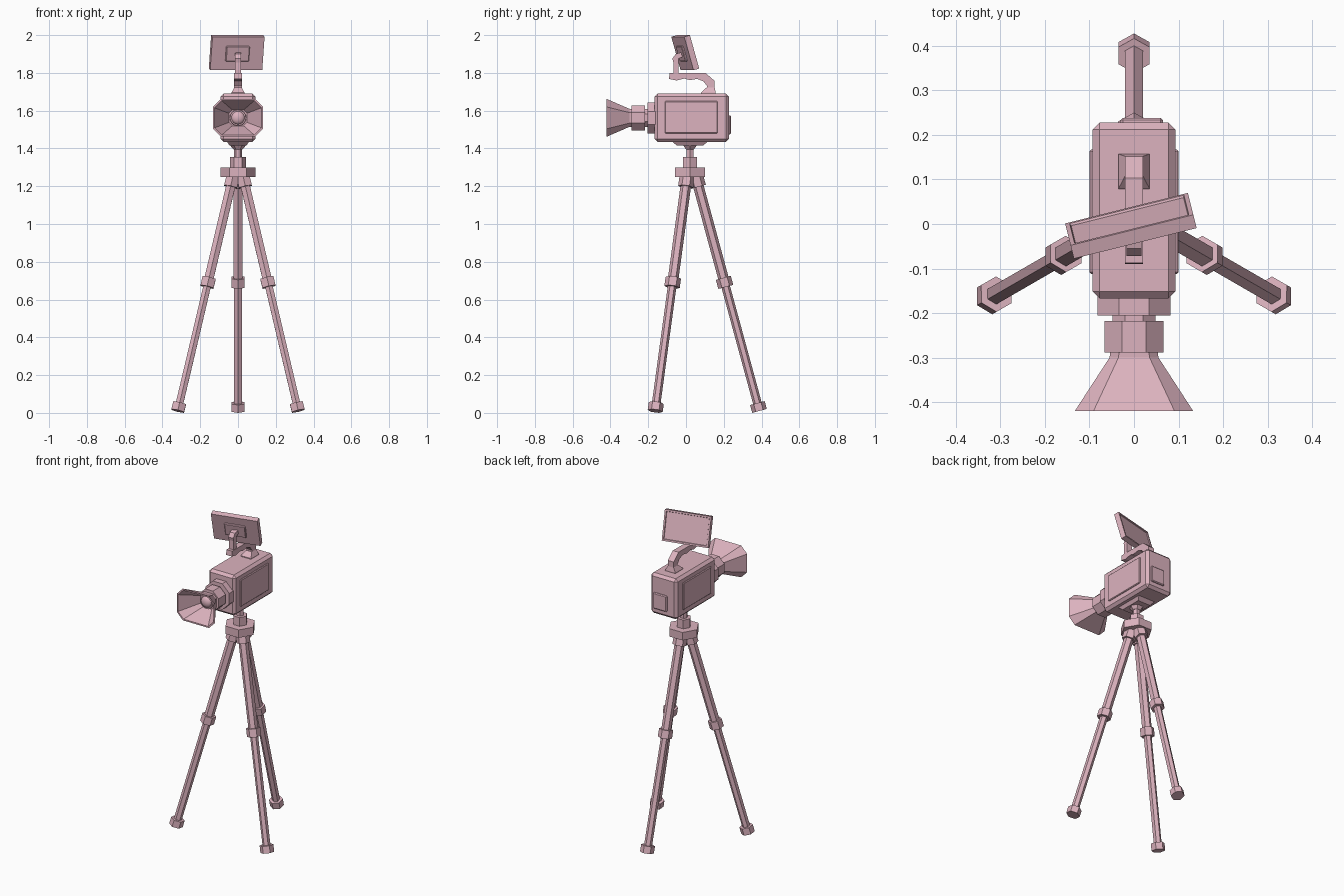
import bpy, bmesh, math
from mathutils import Vector, Matrix

if "Cube" in bpy.data.objects:
    bpy.data.objects.remove(bpy.data.objects["Cube"])

pink = bpy.data.materials.new("pink")
pink.diffuse_color = (0.72, 0.45, 0.52, 1)
pink.use_nodes = True
pink.node_tree.nodes["Principled BSDF"].inputs["Base Color"].default_value = pink.diffuse_color


def finish(name, bm):
    bmesh.ops.recalc_face_normals(bm, faces=bm.faces)
    me = bpy.data.meshes.new(name)
    bm.to_mesh(me)
    bm.free()
    me.materials.append(pink)
    ob = bpy.data.objects.new(name, me)
    bpy.context.collection.objects.link(ob)
    return ob


def loft(name, rings):
    """Skin a list of matching rings and cap both ends."""
    bm = bmesh.new()
    vs = [[bm.verts.new(p) for p in ring] for ring in rings]
    for a, b in zip(vs, vs[1:]):
        for i in range(len(a)):
            j = (i + 1) % len(a)
            bm.faces.new((a[i], a[j], b[j], b[i]))
    bm.faces.new(vs[0])
    bm.faces.new(vs[-1])
    return finish(name, bm)


def prism(name, p0, p1, r0, r1, n, ref, turn=0.0):
    """Regular n-sided prism between two points, first corner towards ref."""
    p0, p1 = Vector(p0), Vector(p1)
    d = (p1 - p0).normalized()
    u = Vector(ref)
    u = (u - d * u.dot(d)).normalized()
    w = d.cross(u)
    ang = [turn + 2 * math.pi * i / n for i in range(n)]
    return loft(name, [[p + (u * math.cos(a) + w * math.sin(a)) * r for a in ang]
                       for p, r in ((p0, r0), (p1, r1))])


def box(name, lo, hi, bevel=0.0):
    bm = bmesh.new()
    lo, hi = Vector(lo), Vector(hi)
    bmesh.ops.create_cube(bm, size=1, matrix=Matrix.Translation((lo + hi) / 2)
                          @ Matrix.Diagonal((*(hi - lo), 1)))
    if bevel:
        bmesh.ops.bevel(bm, geom=bm.edges[:], offset=bevel, segments=1, affect='EDGES')
    return finish(name, bm)


def rect(hx, hy, z, cy):
    return [(-hx, cy - hy, z), (hx, cy - hy, z), (hx, cy + hy, z), (-hx, cy + hy, z)]


def side_profile(name, pts, hx):
    """Extrude a (y, z) outline across x."""
    return loft(name, [[(x, y, z) for y, z in pts] for x in (-hx, hx)])


# Tripod legs: clamp, upper tube, collar, lower tube, foot
CY = 0.021
for tag, deg in (("rear", 90), ("right", -30), ("left", 210)):
    out = Vector((math.cos(math.radians(deg)), math.sin(math.radians(deg)), 0))

    def at(z):
        return out * (0.031 + (1.25 - z) * 0.272) + Vector((0, CY, z))

    for part, z0, z1, r in (("clamp", 1.255, 1.197, 0.04), ("upper_leg", 1.26, 0.69, 0.028),
                            ("collar", 0.715, 0.667, 0.041), ("lower_leg", 0.69, 0.03, 0.023),
                            ("foot", 0.052, 0.0105, 0.04)):
        prism(f"{tag}_{part}", at(z0), at(z1), r, r, 6, out)

# Tripod head
for name, z0, z1, r0, r1 in (("hub", 1.25, 1.30, 0.092, 0.092), ("head_column", 1.30, 1.355, 0.043, 0.043),
                             ("head_neck", 1.355, 1.40, 0.022, 0.022), ("head_cup", 1.395, 1.42, 0.024, 0.045)):
    prism(name, (0, CY, z0), (0, CY, z1), r0, r1, 6, (1, 0, 0))
loft("mount_plate", [rect(0.045, 0.07, 1.415, CY), rect(0.06, 0.095, 1.438, CY)])

# Camera body with raised panels
box("camera_body", (-0.093, -0.167, 1.435), (0.093, 0.228, 1.69), 0.016)
for tag, s in (("right", 1), ("left", -1)):
    xs = sorted((s * 0.08, s * 0.1))
    ob = box(f"{tag}_side_panel", (xs[0], -0.112, 1.48), (xs[1], 0.167, 1.65), 0.004)
box("rear_panel", (-0.03, 0.215, 1.475), (0.065, 0.238, 1.575), 0.005)

# Lens barrel
CZ = 1.562
for name, y0, y1, ap in (("lens_mount", -0.15, -0.205, 0.082), ("lens_neck", -0.2, -0.222, 0.048),
                         ("focus_ring", -0.218, -0.289, 0.066)):
    r = ap / math.cos(math.pi / 8)
    prism(name, (0, y0, CZ), (0, y1, CZ), r, r, 8, (1, 0, 0), math.pi / 8)


# Lens hood: open flared shell with chamfered corners
def hood_ring(y, hx, hz, c):
    q = [(hx, hz - c), (hx - c, hz), (c - hx, hz), (-hx, hz - c),
         (-hx, c - hz), (c - hx, -hz), (hx - c, -hz), (hx, c - hz)]
    return [(x, y, CZ + z) for x, z in q]


loft("lens_hood", [hood_ring(-0.285, 0.053, 0.048, 0.02), hood_ring(-0.30, 0.055, 0.048, 0.02),
                   hood_ring(-0.42, 0.133, 0.1, 0.042), hood_ring(-0.42, 0.124, 0.091, 0.038),
                   hood_ring(-0.305, 0.048, 0.042, 0.018)])
prism("glass_rim", (0, -0.295, CZ), (0, -0.315, CZ), 0.046, 0.042, 16, (1, 0, 0))
bm = bmesh.new()
bmesh.ops.create_uvsphere(bm, u_segments=16, v_segments=8, radius=0.036,
                          matrix=Matrix.Translation((0, -0.312, CZ)) @ Matrix.Rotation(math.pi / 2, 4, 'X')
                          @ Matrix.Diagonal((1, 1, 0.6, 1)))
for f in bm.faces:
    f.smooth = True
finish("lens_glass", bm)

# Top handle
loft("handle_base", [rect(0.035, 0.039, 1.685, 0.118), rect(0.035, 0.039, 1.695, 0.118),
                     rect(0.02, 0.022, 1.722, 0.13)])
side_profile("top_handle", [(0.108, 1.69), (0.152, 1.69), (0.152, 1.757), (0.103, 1.80), (-0.087, 1.80),
                            (-0.09, 1.768), (-0.05, 1.76), (-0.01, 1.77), (0.02, 1.762),
                            (0.06, 1.768), (0.093, 1.755), (0.112, 1.73)], 0.02)

# Monitor arm
side_profile("monitor_arm", [(-0.067, 1.79), (-0.067, 1.855), (-0.072, 1.875), (-0.055, 1.9), (-0.005, 1.915),
                             (-0.005, 1.89), (-0.04, 1.875), (-0.04, 1.79)], 0.017)

# Tilted monitor with recessed screen facing the operator, and a back plate
pose = (Matrix.Translation((-0.007, -0.004, 1.907)) @ Matrix.Rotation(math.radians(14), 4, 'Z')
        @ Matrix.Rotation(math.radians(16), 4, 'X'))
bm = bmesh.new()
bmesh.ops.create_cube(bm, size=1, matrix=Matrix.Diagonal((0.284, 0.032, 0.184, 1)))
bm.normal_update()
screen = [f for f in bm.faces if f.normal.y > 0.9]
bmesh.ops.inset_region(bm, faces=screen, thickness=0.014)
bmesh.ops.inset_region(bm, faces=screen, thickness=0.003, depth=-0.005)
finish("monitor", bm).matrix_world = pose
plate = box("monitor_back_plate", (-0.064, -0.026, -0.042), (0.064, -0.01, 0.042), 0.004)
plate.matrix_world = pose
